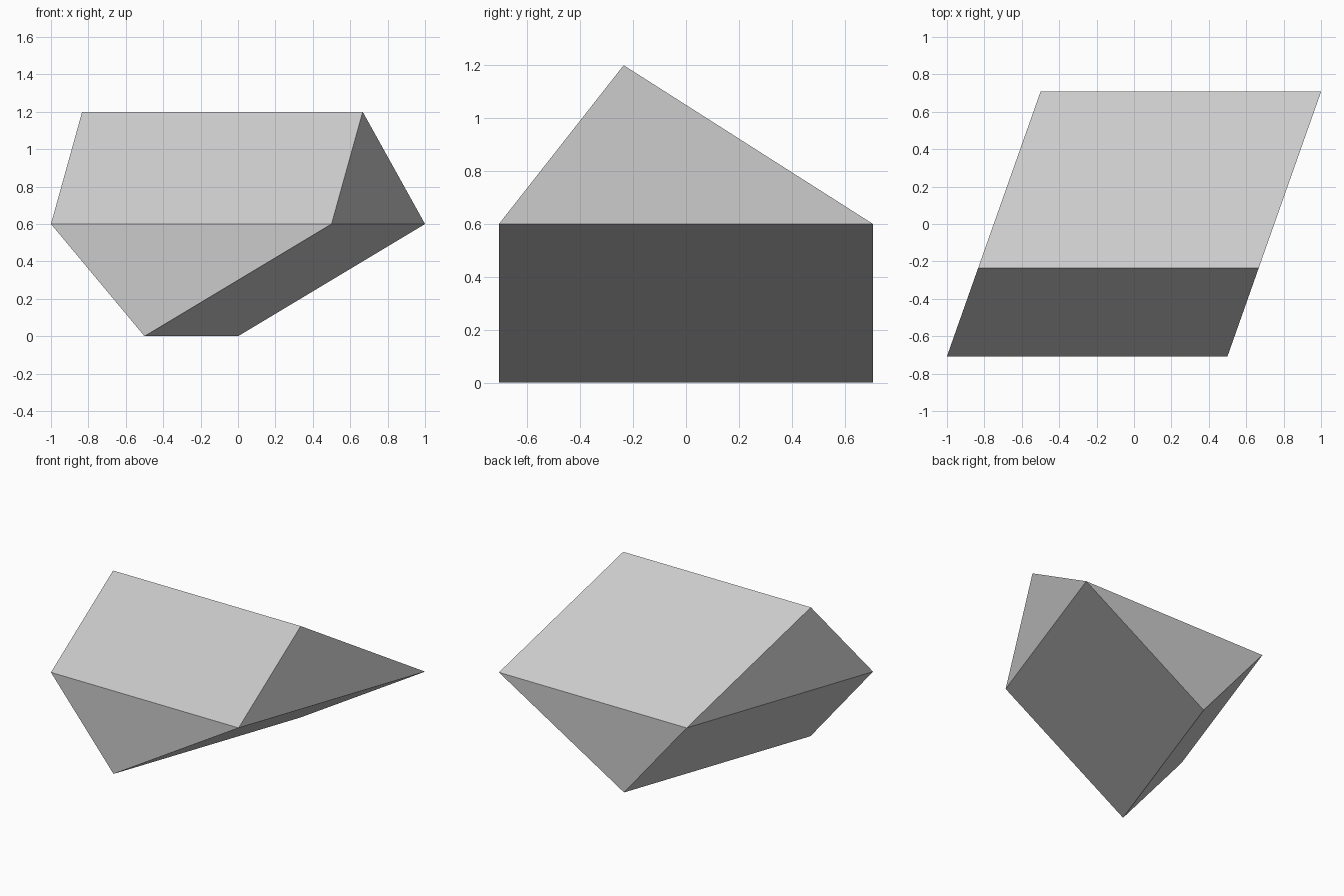
import bpy
import bmesh
from mathutils import Vector

old = bpy.data.objects.get("Cube")
if old:
    bpy.data.objects.remove(old, do_unlink=True)

# Plain grey finish
grey = bpy.data.materials.new("light_grey")
grey.use_nodes = True
colour = (0.6, 0.6, 0.6, 1.0)
grey.diffuse_color = colour
grey.node_tree.nodes["Principled BSDF"].inputs["Base Color"].default_value = colour

# Slanted rhombus at mid height, shared by the roof and the keel
HALF_DEPTH = 0.7071
RISE = Vector((0, 0, 0.6))
along = Vector((1.5, 0, 0))
across = Vector((0.5, 2 * HALF_DEPTH, 0))
corner = Vector((-1, -HALF_DEPTH, 0.6))

bm = bmesh.new()
a, b, c, d = [bm.verts.new(p) for p in (
    corner, corner + along, corner + along + across, corner + across)]


def add_ridge(start, direction, offset):
    """Two vertices of a ridge parallel to one pair of rhombus sides."""
    return [bm.verts.new(start + offset + direction * t) for t in (0, 1)]


def add_wedge(sides, ridge):
    """Close one side of the rhombus with two slopes and two end triangles."""
    p, q, r, s = sides
    near, far = ridge
    for face in ((p, q, far, near), (r, s, near, far), (q, r, far), (s, p, near)):
        bm.faces.new(face)


# Roof ridge runs left to right, keel ridge runs front to back
roof = add_ridge(corner + across / 3, along, RISE)
keel = add_ridge(corner + along / 3, across, -RISE)
add_wedge((a, b, c, d), roof)
add_wedge((a, d, c, b), keel)
bmesh.ops.recalc_face_normals(bm, faces=bm.faces)

mesh = bpy.data.meshes.new("twisted_wedge_body")
bm.to_mesh(mesh)
bm.free()
mesh.materials.append(grey)
body = bpy.data.objects.new("twisted_wedge_body", mesh)
bpy.context.collection.objects.link(body)
